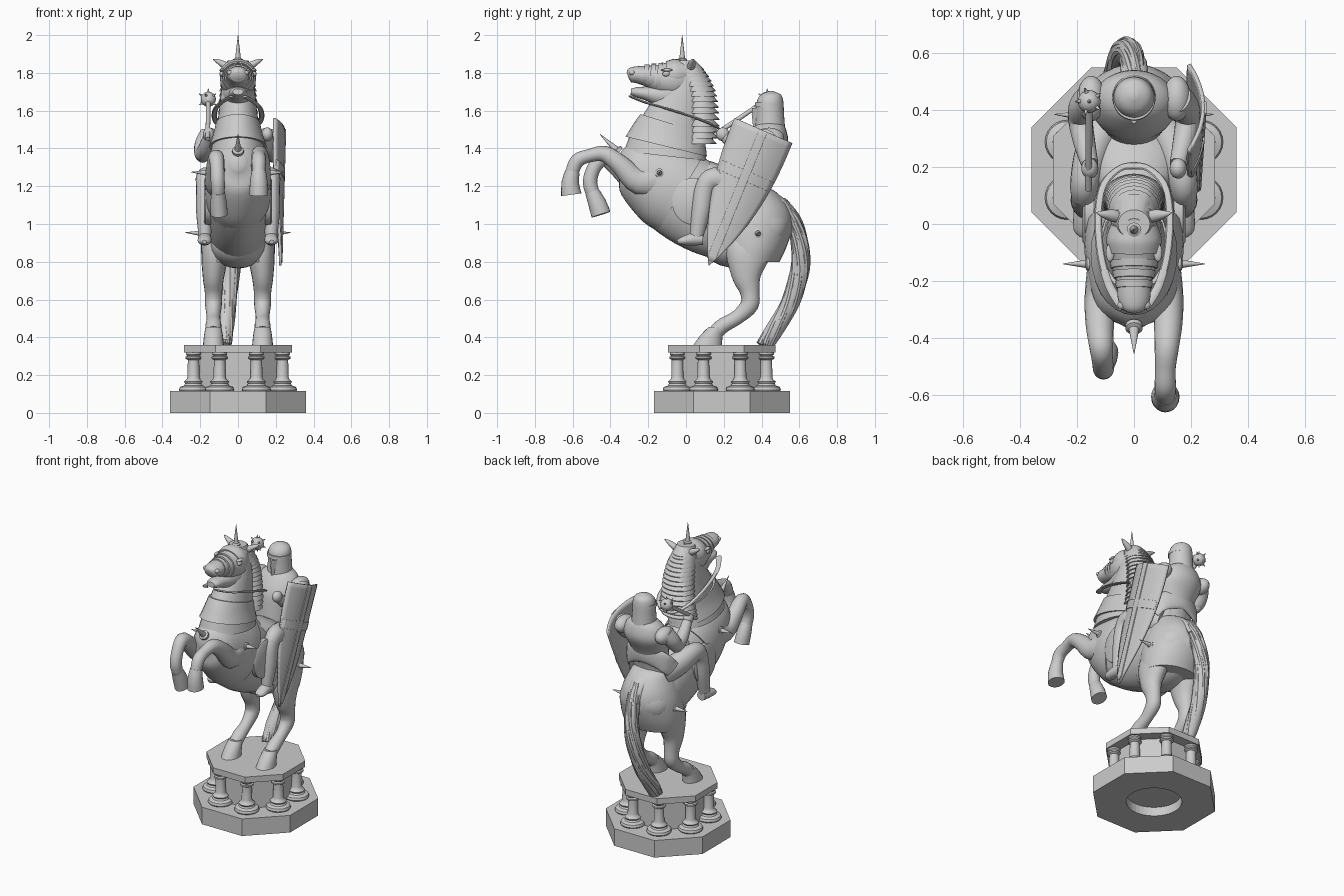
import bpy, bmesh, math
from mathutils import Vector as V

def add(name, bm, mirror=False):
    bmesh.ops.recalc_face_normals(bm, faces=bm.faces)
    me = bpy.data.meshes.new(name)
    bm.to_mesh(me)
    bm.free()
    ob = bpy.data.objects.new(name, me)
    bpy.context.collection.objects.link(ob)
    if mirror:
        ob.modifiers.new("Mirror", 'MIRROR').use_mirror_merge = False
    return ob

def spline(pts, sub):
    p, out = [V(q) for q in pts], []
    if sub == 1:
        return p
    for i in range(len(p) - 1):
        a, b, c, d = p[max(i - 1, 0)], p[i], p[i + 1], p[min(i + 2, len(p) - 1)]
        for t in (k / sub for k in range(sub)):
            out.append(0.5 * (2 * b + (c - a) * t + (2 * a - 5 * b + 4 * c - d) * t * t
                              + (3 * b - a - 3 * c + d) * t ** 3))
    return out + [p[-1]]

def loft(name, pts, sides=20, flat=False, sub=4, phase=0.0, mirror=False):
    """Skin elliptical rings (x, y, z, half width, half depth) along a path."""
    rings = spline(pts, sub)
    cs = [V(r[:3]) for r in rings]
    ref = V((0, 0, 1)) if abs((cs[-1] - cs[0]).normalized().x) > 0.8 else V((1, 0, 0))
    bm, rows = bmesh.new(), []
    for i, r in enumerate(rings):
        t = V((0, 0, 1)) if flat else (cs[min(i + 1, len(cs) - 1)] - cs[max(i - 1, 0)]).normalized()
        side = (ref - t * ref.dot(t)).normalized()
        up = t.cross(side)
        rows.append([bm.verts.new(cs[i] + side * max(r[3], .001) * math.cos(a) + up * max(r[4], .001) * math.sin(a))
                     for a in (phase + 2 * math.pi * k / sides for k in range(sides))])
    for a, b in zip(rows, rows[1:]):
        for k in range(sides):
            n = (k + 1) % sides
            bm.faces.new((a[k], a[n], b[n], b[k]))
    bm.faces.new(rows[0])
    bm.faces.new(rows[-1])
    return add(name, bm, mirror)

def lathe(name, x, y, profile, sides=24, phase=0.0):
    return loft(name, [(x, y, z, r, r) for r, z in profile], sides, True, 1, phase)

def spike(name, base, tip, r, mirror=False):
    steps = ((0, 1.7), (.12, 1.7), (.16, 1), (1, .06))
    return loft(name, [(*V(base).lerp(V(tip), t), r * k, r * k) for t, k in steps], 12, False, 1, 0, mirror)

def ball(name, loc, size, mirror=False):
    bm = bmesh.new()
    bmesh.ops.create_uvsphere(bm, u_segments=20, v_segments=12, radius=1)
    for v in bm.verts:
        v.co = V([v.co[i] * size[i] + loc[i] for i in range(3)])
    return add(name, bm, mirror)

# Octagonal plinth with recessed underside, columns and top slab
CY, K, P = 0.19, 1 / math.cos(math.pi / 8), math.pi / 8
plinth = lathe("plinth", 0, CY, [(.36 * K, 0), (.36 * K, .115)], 8, P)
cutter = lathe("plinth_recess_cutter", 0, CY, [(.17, -.1), (.17, .06)], 40)
cutter.hide_render = cutter.hide_viewport = True
cut = plinth.modifiers.new("Recess", 'BOOLEAN')
cut.object, cut.operation = cutter, 'DIFFERENCE'
lathe("plinth_core", 0, CY, [(.215 * K, .1), (.215 * K, .33)], 8, P)
lathe("top_slab", 0, CY, [(.285 * K, .32), (.285 * K, .36)], 8, P)
col = [(.07, .11), (.077, .122), (.072, .137), (.05, .145), (.044, .155), (.05, .165), (.036, .178),
       (.032, .19), (.03, .28), (.042, .287), (.042, .297), (.033, .302), (.04, .31), (.04, .325)]
for i in range(8):
    a = P + i * math.pi / 4
    lathe(f"column_{i + 1}", .255 * math.cos(a), CY + .255 * math.sin(a), col)

# Horse body, chest armour and rump armour
body = [(0, -.36, 1.33, .03, .04), (0, -.29, 1.31, .12, .14), (0, -.13, 1.22, .16, .215), (0, .06, 1.10, .165, .235),
        (0, .24, 1.02, .17, .22), (0, .4, .98, .18, .175), (0, .5, .95, .14, .12), (0, .55, .93, .03, .04)]
loft("horse_body", body, 32, sub=5)
loft("chest_armour", [(x, y, z, w * 1.06, d * 1.04) for x, y, z, w, d in body[:3]]
     + [(0, -.03, 1.16, .175, .232)], 32, sub=5)
ball("horse_belly", (0, .28, .89), (.15, .2, .125))
rump = [(0, .345, .8, .19, .15), (0, .355, .88, .197, .178), (0, .365, .98, .19, .197), (0, .37, 1.06, .17, .185),
        (0, .37, 1.13, .14, .145), (0, .36, 1.18, .11, .1), (0, .34, 1.21, .03, .03)]
loft("rump_armour", rump, 32, True)
loft("tail_guard", [(0, .42, 1.165, .05, .02), (0, .51, 1.115, .05, .022), (0, .572, 1.01, .045, .022)], 16)
spike("chest_spike", (0, -.355, 1.38), (0, -.455, 1.475), .018)
spike("shoulder_spike", (.155, -.14, 1.27), (.25, -.14, 1.275), .014, True)
spike("rump_spike", (.18, .38, .95), (.28, .385, .955), .015, True)

# Neck, collar and layered mane
neck = [(0, -.11, 1.36, .15, .22), (0, -.1, 1.43, .135, .2), (0, -.075, 1.5, .115, .175), (0, -.04, 1.6, .1, .15),
        (0, -.01, 1.7, .09, .115), (0, 0, 1.8, .075, .08), (0, -.01, 1.86, .03, .03)]
loft("horse_neck", neck, 28)
loft("neck_collar", [(0, -.105, 1.41, .152, .222), (0, -.09, 1.47, .132, .2), (0, -.072, 1.53, .118, .177)], 28)
crest = spline([(.05, 1.83, .07), (.09, 1.77, .09), (.12, 1.69, .1), (.13, 1.6, .108),
                (.13, 1.5, .115), (.11, 1.42, .12)], 3)
for i, (y, z, w) in enumerate(crest[:-1]):
    loft(f"mane_plate_{i + 1}", [(0, y - .045, z - .016, w, .09), (0, y - .045, z - .011, w, .09),
                                 (0, y - .05, z + .035, w * .8, .05)], 24, True, 1)

# Head, face plates, ears and reins
loft("horse_head", [(0, .05, 1.78, .04, .05), (0, .01, 1.775, .075, .085), (0, -.06, 1.765, .095, .102),
                    (0, -.13, 1.768, .083, .083), (0, -.2, 1.782, .062, .057), (0, -.26, 1.79, .057, .045),
                    (0, -.295, 1.788, .045, .038), (0, -.308, 1.785, .022, .02)], 24)
loft("lower_jaw", [(0, .02, 1.71, .06, .07), (0, -.06, 1.69, .08, .085), (0, -.13, 1.683, .068, .066),
                   (0, -.2, 1.69, .052, .04), (0, -.26, 1.697, .044, .028), (0, -.292, 1.7, .028, .016)])
for i, (y, z, w, d) in enumerate([(-.13, 1.773, .086, .082), (-.165, 1.781, .076, .069), (-.2, 1.787, .066, .058)]):
    loft(f"face_band_{i + 1}", [(0, y, z, w, d), (0, y - .025, z + .003, w * .95, d * .94)], 24, sub=1)
loft("brow_plate", [(0, .0, 1.80, .08, .07), (0, -.05, 1.79, .097, .085), (0, -.1, 1.785, .09, .077)], 24)
ball("eye", (.086, -.105, 1.795), (.012, .02, .014), True)
ball("eye_brow", (.084, -.1, 1.815), (.015, .032, .008), True)
ball("nostril", (.04, -.285, 1.8), (.018, .016, .014), True)
loft("ear", [(.04, .02, 1.82, .022, .02), (.075, .03, 1.843, .019, .021), (.11, .035, 1.863, .011, .012),
             (.132, .04, 1.873, .002, .002)], 12, mirror=True)
spike("forehead_spike", (0, -.02, 1.855), (0, -.02, 2.0), .015)
loft("reins", [(.035, -.295, 1.675, .018, .006), (.085, -.22, 1.645, .015, .006), (.118, -.1, 1.61, .014, .006),
               (.125, .04, 1.565, .014, .006), (.105, .14, 1.525, .014, .006), (.05, .195, 1.49, .013, .006),
               (0, .205, 1.485, .013, .006)], 8, mirror=True)

# Front legs raised, hind legs standing
leg = [(.1, -.12, 1.24, .06, .09), (.118, -.25, 1.225, .055, .068), (.12, -.35, 1.315, .05, .052)]
loft("front_leg_right", leg + [(.115, -.43, 1.37, .043, .043), (.11, -.51, 1.362, .036, .035),
                               (.11, -.575, 1.335, .038, .038), (.11, -.605, 1.27, .034, .035)])
loft("front_hoof_right", [(.11, -.6, 1.28, .038, .038), (.11, -.613, 1.22, .047, .046),
                          (.11, -.607, 1.155, .05, .054)], sub=2)
loft("front_leg_left", [(-x, y, z - .012 * i, w, d) for i, (x, y, z, w, d) in enumerate(leg)]
     + [(-.115, -.43, 1.35, .042, .043), (-.11, -.485, 1.3, .037, .037), (-.107, -.508, 1.22, .037, .038),
        (-.105, -.485, 1.14, .034, .036)])
loft("front_hoof_left", [(-.105, -.497, 1.17, .035, .038), (-.103, -.47, 1.11, .044, .048),
                         (-.1, -.45, 1.05, .045, .052)], sub=2)
loft("hind_leg", [(.1, .36, .95, .06, .11), (.12, .33, .85, .073, .12), (.13, .32, .73, .058, .08),
                  (.13, .338, .64, .046, .052), (.13, .335, .57, .044, .048), (.13, .27, .505, .036, .038),
                  (.13, .2, .465, .042, .04), (.13, .16, .43, .04, .04)], mirror=True)
loft("hind_hoof", [(.13, .115, .36, .055, .075), (.13, .135, .41, .05, .06), (.13, .165, .455, .042, .045)],
     flat=True, sub=2, mirror=True)

# Tail: a core with twisting strands
tail = [(0, .5, 1.12, .03, .03), (-.005, .565, 1.03, .038, .035), (-.015, .602, .9, .042, .042),
        (-.035, .602, .75, .044, .048), (-.055, .55, .58, .044, .048), (-.068, .475, .45, .044, .048),
        (-.07, .42, .365, .03, .045)]
loft("tail_core", tail, 16)
for s in range(7):
    loft(f"tail_strand_{s + 1}", [(x + w * .75 * math.cos(s * .9 + i * .2), y + d * .75 * math.sin(s * .9 + i * .2),
                                   z, .015, .017) for i, (x, y, z, w, d) in enumerate(spline(tail, 3))], 8, sub=2)

# Saddle with tall curved back plate
loft("saddle", [(0, .1, 1.27, .1, .07), (0, .2, 1.22, .15, .08), (0, .34, 1.14, .15, .08), (0, .42, 1.12, .1, .06)])
loft("saddle_back", [(-.16, .37, 1.2, .05, .013), (-.12, .425, 1.265, .06, .016), (0, .46, 1.305, .065, .018),
                     (.12, .425, 1.265, .06, .016), (.16, .37, 1.2, .05, .013)], 16)
loft("saddle_back_support", [(0, .35, 1.12, .13, .07), (0, .4, 1.27, .12, .05)], 20, True)
loft("saddle_flap", [(.14, .04, 1.12, .125, .115), (.172, .04, 1.12, .125, .115), (.18, .04, 1.12, .112, .103)],
     32, sub=1, mirror=True)

# Rider torso, helmet and limbs
loft("rider_torso", [(0, .35, 1.12, .11, .08), (0, .36, 1.22, .11, .085), (0, .385, 1.32, .125, .1),
                     (0, .42, 1.42, .15, .118), (0, .44, 1.5, .12, .09), (0, .445, 1.54, .06, .06)], 28, True)
loft("helmet", [(0, .445, 1.5, .078, .08), (0, .445, 1.58, .073, .074), (0, .445, 1.65, .07, .07),
                (0, .45, 1.685, .052, .052), (0, .45, 1.703, .012, .012)], 28, True)
loft("helmet_visor", [(0, .425, 1.515, .055, .07), (0, .42, 1.58, .06, .072), (0, .42, 1.615, .066, .07)], 4, True, 1)
loft("helmet_brow", [(0, .44, 1.62, .075, .077), (0, .44, 1.642, .074, .075)], 28, True, 1)
loft("arm", [(.155, .44, 1.47, .05, .055), (.182, .41, 1.42, .048, .05), (.187, .36, 1.37, .043, .043),
             (.173, .28, 1.4, .038, .04), (.155, .21, 1.46, .03, .03)], mirror=True)
ball("shoulder_plate", (.15, .44, 1.455), (.05, .08, .055), True)
ball("elbow_plate", (.187, .365, 1.37), (.038, .048, .046), True)
ball("glove", (.155, .195, 1.475), (.03, .036, .036), True)
loft("rider_leg", [(.08, .37, 1.15, .07, .08), (.14, .26, 1.2, .065, .075), (.172, .15, 1.24, .052, .06),
                   (.176, .1, 1.19, .045, .052), (.176, .08, 1.07, .046, .05), (.176, .055, .93, .032, .035)], mirror=True)
ball("knee_plate", (.18, .11, 1.22), (.04, .05, .048), True)
loft("rider_foot", [(.176, .09, .92, .03, .03), (.176, .04, .92, .036, .034), (.178, -.02, .91, .034, .022),
                    (.178, -.045, .905, .012, .01)], mirror=True)

# Spiked mace
head = V((-.157, .43, 1.66))
loft("mace_shaft", [(-.16, .12, 1.45, .012, .012), (*head, .012, .012)], 12, sub=1)
ball("mace_head", head, (.04, .04, .04))
dirs = [(0, 0, 1), (0, 0, -1)] + [(math.cos(k * 1.257 + h), math.sin(k * 1.257 + h), h) for h in (-.6, .6) for k in range(5)]
for i, d in enumerate(dirs):
    n = V(d).normalized()
    spike(f"mace_spike_{i + 1}", head + n * .034, head + n * .058, .007)

# Curved shield with raised cross bands
def shield_panel(name, half, t0, t1, lift, thick):
    bm, rows = bmesh.new(), []
    for t in (t0 + (t1 - t0) * j / 24 for j in range(25)):
        w = min(half, .163 * (1 - t ** 2.4) + .001)
        rows.append([bm.verts.new((.243 - .02 * t - .05 * (u / .163) ** 2 + lift, .41 - .29 * t + .917 * u,
                                   1.495 - .715 * t - .4 * u)) for u in (w * (i / 6 - 1) for i in range(13))])
    for a, b in zip(rows, rows[1:]):
        for i in range(12):
            bm.faces.new((a[i], a[i + 1], b[i + 1], b[i]))
    s = add(name, bm).modifiers.new("Thickness", 'SOLIDIFY')
    s.thickness, s.offset = thick, 0

shield_panel("shield", 1, 0, 1, 0, .014)
shield_panel("shield_upright_band", .022, 0, .97, .008, .008)
shield_panel("shield_cross_band", .15, .3, .37, .008, .008)

# Smooth shading with sharp edges kept
for ob in bpy.context.collection.objects:
    if not ob.hide_viewport:
        ob.select_set(True)
        bpy.context.view_layer.objects.active = ob
bpy.ops.object.shade_smooth_by_angle(angle=math.radians(35))
